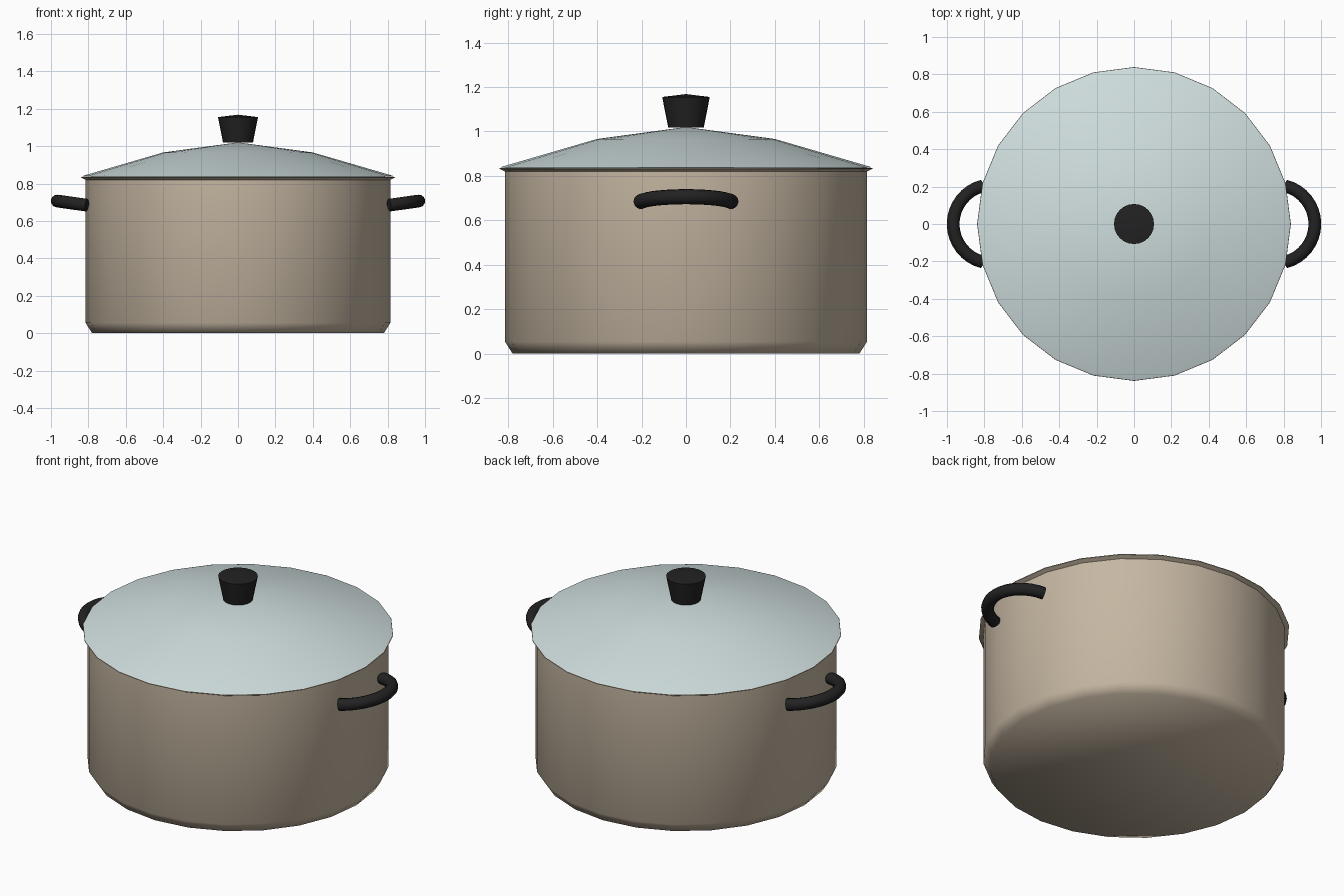
import bpy
import bmesh
import math

cube = bpy.data.objects.get("Cube")
if cube:
    bpy.data.objects.remove(cube, do_unlink=True)

SIDES = 24


def make_material(name, color, roughness):
    mat = bpy.data.materials.new(name)
    mat.use_nodes = True
    mat.diffuse_color = (*color, 1)
    bsdf = mat.node_tree.nodes["Principled BSDF"]
    bsdf.inputs["Base Color"].default_value = (*color, 1)
    bsdf.inputs["Roughness"].default_value = roughness
    return mat


tan = make_material("warm tan metal", (0.56, 0.47, 0.36), 0.5)
pale = make_material("pale blue grey", (0.63, 0.73, 0.73), 0.4)
black = make_material("black plastic", (0.016, 0.016, 0.016), 0.5)


def finish(obj, mat, angle):
    """Assign the material and shade smooth."""
    obj.data.materials.clear()
    obj.data.materials.append(mat)
    bpy.ops.object.select_all(action="DESELECT")
    obj.select_set(True)
    bpy.context.view_layer.objects.active = obj
    bpy.ops.object.shade_smooth_by_angle(angle=math.radians(angle))


def lathe(name, profile, mat, angle):
    """Revolve an (r, z) profile around z; open ends are capped."""
    bm = bmesh.new()
    verts = [bm.verts.new((0, -r, z)) for r, z in profile]
    edges = [bm.edges.new(pair) for pair in zip(verts, verts[1:])]
    bmesh.ops.spin(bm, geom=verts + edges, cent=(0, 0, 0), axis=(0, 0, 1),
                   angle=math.tau, steps=SIDES)
    bmesh.ops.remove_doubles(bm, verts=bm.verts, dist=0.0005)
    bmesh.ops.holes_fill(bm, edges=[e for e in bm.edges if e.is_boundary])
    bmesh.ops.recalc_face_normals(bm, faces=bm.faces)
    mesh = bpy.data.meshes.new(name)
    bm.to_mesh(mesh)
    bm.free()
    obj = bpy.data.objects.new(name, mesh)
    bpy.context.collection.objects.link(obj)
    finish(obj, mat, angle)
    return obj


# Pot: chamfered base, straight wall, flared rim, hollow inside
lathe("pot_body", [(0.78, 0), (0.815, 0.055), (0.815, 0.82), (0.839, 0.832),
                   (0.838, 0.835), (0.79, 0.828), (0.79, 0.06), (0.76, 0.02)],
      tan, 60)

# Lid: shallow two-step dome with a thin shell
lathe("lid", [(0, 1.02), (0.4, 0.966), (0.822, 0.843), (0.837, 0.837),
              (0.78, 0.836), (0.4, 0.95), (0, 1.0)], pale, 60)

# Knob: flared grip with a slightly peaked top
lathe("lid_knob", [(0.08, 1.018), (0.107, 1.155), (0, 1.168)], black, 40)

# Handles: arched tubes that tilt up away from the pot
SWEEP = math.radians(76)
STEPS = 16
for side, name in ((1, "left_handle"), (-1, "right_handle")):
    curve = bpy.data.curves.new(name, "CURVE")
    curve.dimensions = "3D"
    curve.bevel_depth = 0.034
    curve.bevel_resolution = 4
    curve.use_fill_caps = True
    path = curve.splines.new("POLY")
    path.points.add(STEPS)
    for i, point in enumerate(path.points):
        a = SWEEP * (2 * i / STEPS - 1)
        out = 0.21 * math.cos(a)
        point.co = (side * (0.757 + out), 0.21 * math.sin(a),
                    0.677 + 0.14 * out, 1)
    handle = bpy.data.objects.new(name, curve)
    bpy.context.collection.objects.link(handle)
    bpy.ops.object.select_all(action="DESELECT")
    handle.select_set(True)
    bpy.context.view_layer.objects.active = handle
    bpy.ops.object.convert(target="MESH")
    finish(bpy.context.view_layer.objects.active, black, 50)
